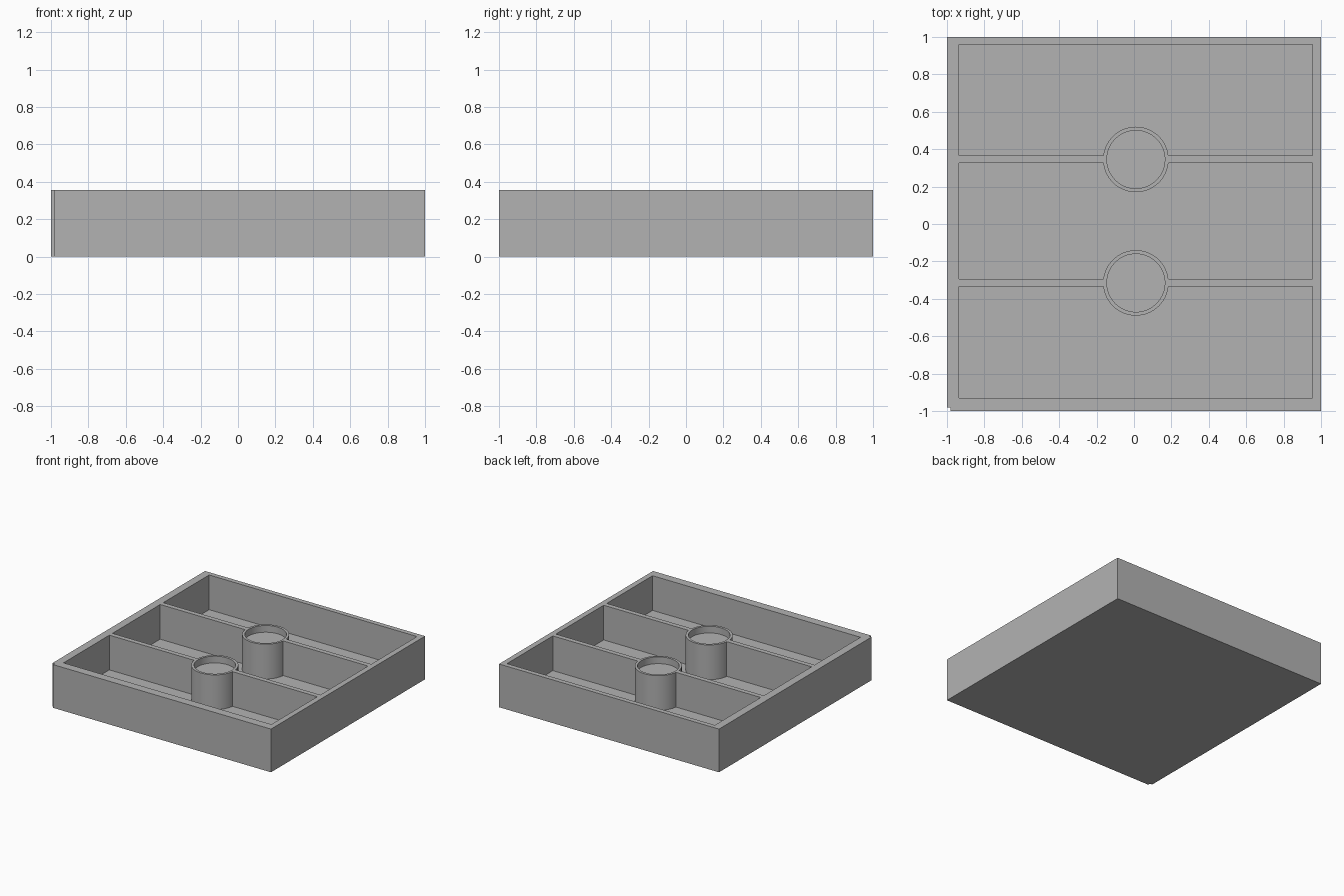
import bpy
import bmesh
from math import radians

cube = bpy.data.objects.get("Cube")
if cube:
    bpy.data.objects.remove(cube, do_unlink=True)

HEIGHT, FLOOR, CUP_FLOOR = 0.355, 0.07, 0.30
LEFT, RIGHT, FRONT, BACK = -0.935, 0.955, -0.93, 0.96
NOTCH = 0.02
DIVIDERS = (-0.315, 0.345)
HALF_WALL = 0.02
POST_X, POST_R, CUP_R = 0.01, 0.175, 0.155
OVER = HEIGHT + 0.1

grey = bpy.data.materials.new("matte grey")
grey.use_nodes = True
colour = (0.45, 0.45, 0.45, 1)
grey.diffuse_color = colour
grey.node_tree.nodes["Principled BSDF"].inputs["Base Color"].default_value = colour


def prism(name, outline, z0, z1):
    """Upright prism from a counter-clockwise outline."""
    bm = bmesh.new()
    base = bm.faces.new([bm.verts.new((x, y, z0)) for x, y in outline])
    top = bmesh.ops.extrude_face_region(bm, geom=[base])["geom"]
    bmesh.ops.translate(bm, vec=(0, 0, z1 - z0),
                        verts=[v for v in top if isinstance(v, bmesh.types.BMVert)])
    bmesh.ops.recalc_face_normals(bm, faces=bm.faces)
    mesh = bpy.data.meshes.new(name)
    bm.to_mesh(mesh)
    bm.free()
    mesh.materials.append(grey)
    ob = bpy.data.objects.new(name, mesh)
    bpy.context.collection.objects.link(ob)
    return ob


def cylinder(name, y, radius, z0, z1):
    bpy.ops.mesh.primitive_cylinder_add(vertices=64, radius=radius, depth=z1 - z0,
                                        location=(POST_X, y, (z0 + z1) / 2))
    ob = bpy.context.object
    ob.name = name
    ob.data.materials.append(grey)
    return ob


def combine(body, tool, operation):
    """Apply a boolean and drop the tool."""
    mod = body.modifiers.new(operation.lower(), "BOOLEAN")
    mod.operation, mod.solver, mod.object = operation, "EXACT", tool
    bpy.context.view_layer.objects.active = body
    bpy.ops.object.modifier_apply(modifier=mod.name)
    bpy.data.objects.remove(tool, do_unlink=True)


# Solid block with a small square notch at its front right corner
n = NOTCH - 1
tray = prism("tray", [(n, -1), (1, -1), (1, 1), (-1, 1), (-1, n), (n, n)], 0, HEIGHT)

# Three compartments, leaving two dividers between them
edges = [FRONT]
for y in DIVIDERS:
    edges += [y - HALF_WALL, y + HALF_WALL]
edges.append(BACK)
for y0, y1 in zip(edges[::2], edges[1::2]):
    pocket = prism("pocket", [(LEFT, y0), (RIGHT, y0), (RIGHT, y1), (LEFT, y1)], FLOOR, OVER)
    combine(tray, pocket, "DIFFERENCE")

# Round posts on the dividers, each with a shallow cup in its top
for y in DIVIDERS:
    combine(tray, cylinder("post", y, POST_R, FLOOR / 2, HEIGHT), "UNION")
    combine(tray, cylinder("cup", y, CUP_R, CUP_FLOOR, OVER), "DIFFERENCE")

# Smooth the round walls and keep the edges crisp
bpy.ops.object.select_all(action="DESELECT")
tray.select_set(True)
bpy.context.view_layer.objects.active = tray
bpy.ops.object.shade_smooth_by_angle(angle=radians(30))
